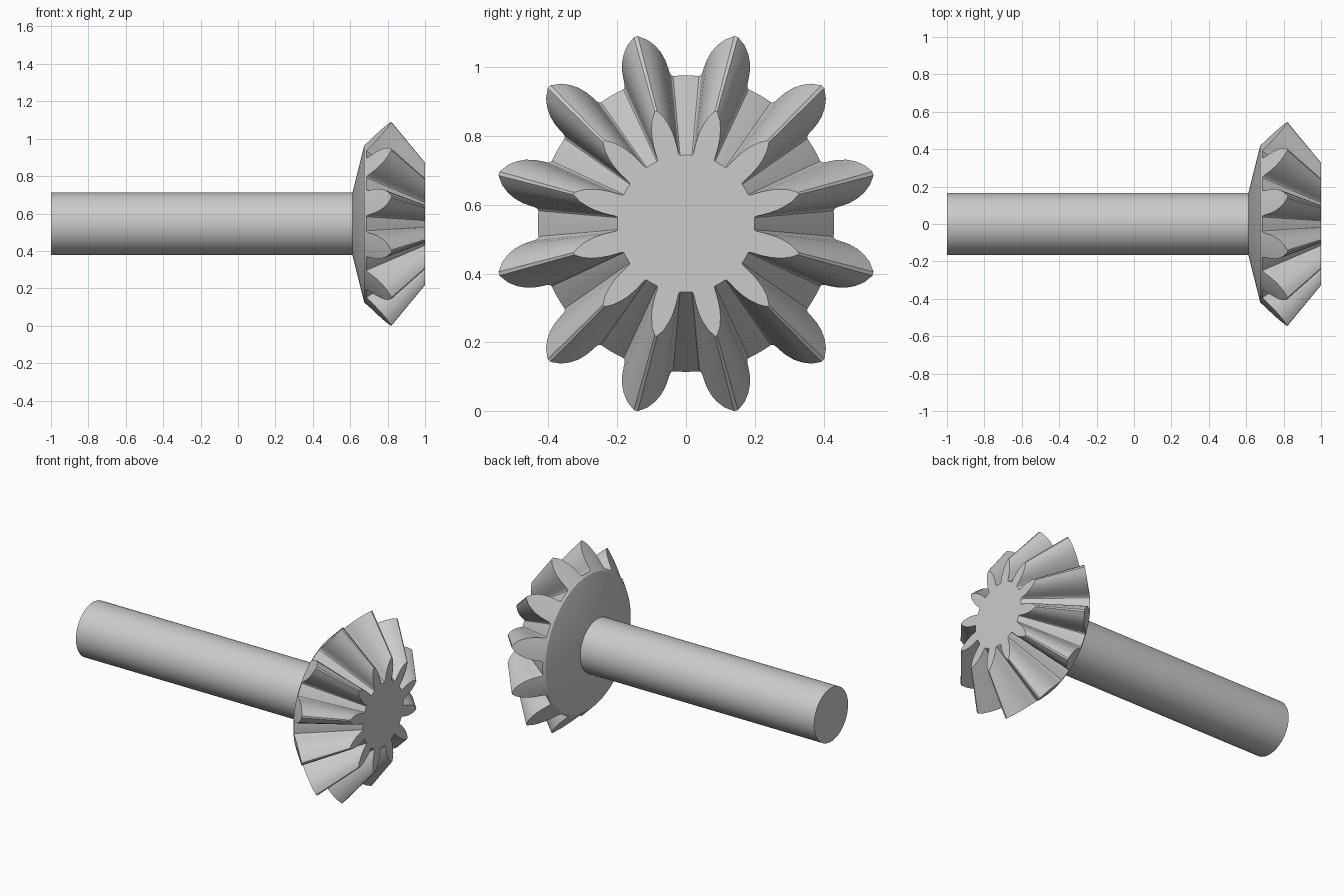
import bpy, bmesh
from math import radians, sin, cos

cube = bpy.data.objects.get("Cube")
if cube:
    bpy.data.objects.remove(cube)

AXIS_Z = 0.545      # height of the rotation axis
TEETH = 12
APEX_X = 1.27       # point where all tooth flanks converge
FRONT_X = 1.0
RIM = (0.675, 0.42)     # (x, radius) of the back rim
TIP = (0.82, 0.563)     # (x, radius) of the outer tooth tip
HUB = (0.61, 0.16)      # (x, radius) where the back cone meets the shaft

# Half tooth from gap centre to tip: (degrees from tooth centre, radius)
HALF_TOOTH = [(15, 0.431), (12.5, 0.431), (10, 0.431), (9.3, 0.434), (8.8, 0.442),
              (8.5, 0.455), (7.8, 0.479), (6.7, 0.503), (5.2, 0.525),
              (3.2, 0.546), (0.6, 0.563)]

steel = bpy.data.materials.new("steel grey")
steel.use_nodes = True
colour = (0.6, 0.6, 0.6, 1)
steel.diffuse_color = colour
steel.node_tree.nodes["Principled BSDF"].inputs["Base Color"].default_value = colour


def finish(bm, name):
    """Turn a bmesh into a smooth-shaded object with sharp edges kept."""
    bmesh.ops.recalc_face_normals(bm, faces=bm.faces[:])
    mesh = bpy.data.meshes.new(name)
    bm.to_mesh(mesh)
    bm.free()
    mesh.materials.append(steel)
    obj = bpy.data.objects.new(name, mesh)
    bpy.context.collection.objects.link(obj)
    bpy.ops.object.select_all(action='DESELECT')
    obj.select_set(True)
    bpy.context.view_layer.objects.active = obj
    bpy.ops.object.shade_smooth_by_angle(angle=radians(25))
    return obj


def ring(bm, points):
    """Add vertices from (x, radius, angle) around the axis."""
    return [bm.verts.new((x, r * sin(a), AXIS_Z + r * cos(a))) for x, r, a in points]


def bridge(bm, a, b):
    for i in range(len(a)):
        j = (i + 1) % len(a)
        bm.faces.new((a[i], a[j], b[j], b[i]))


# Bevel gear: outer profile on the back cone, flanks running to the apex
slope = (TIP[0] - RIM[0]) / (TIP[1] - RIM[1])
tooth = [(-d, r) for d, r in HALF_TOOTH] + [(d, r) for d, r in HALF_TOOTH[:0:-1]]
outer = []
for k in range(TEETH):
    for d, r in tooth:
        x = RIM[0] + (r - RIM[1]) * slope
        outer.append((x, r, radians(360 / TEETH * (k + 0.5) + d)))
inner = [(FRONT_X, r * (APEX_X - FRONT_X) / (APEX_X - x), a) for x, r, a in outer]

bm = bmesh.new()
loops = [ring(bm, inner), ring(bm, outer),
         ring(bm, [(*RIM, a) for _, _, a in outer]),
         ring(bm, [(*HUB, a) for _, _, a in outer])]
for a, b in zip(loops, loops[1:]):
    bridge(bm, a, b)
bm.faces.new(loops[0])
bm.faces.new(loops[-1])
finish(bm, "bevel_gear")

# Plain round shaft
bm = bmesh.new()
angles = [radians(360 * i / 72) for i in range(72)]
back = ring(bm, [(-1.0, 0.167, a) for a in angles])
front = ring(bm, [(0.63, 0.167, a) for a in angles])
bridge(bm, back, front)
bm.faces.new(back)
bm.faces.new(front)
finish(bm, "shaft")
